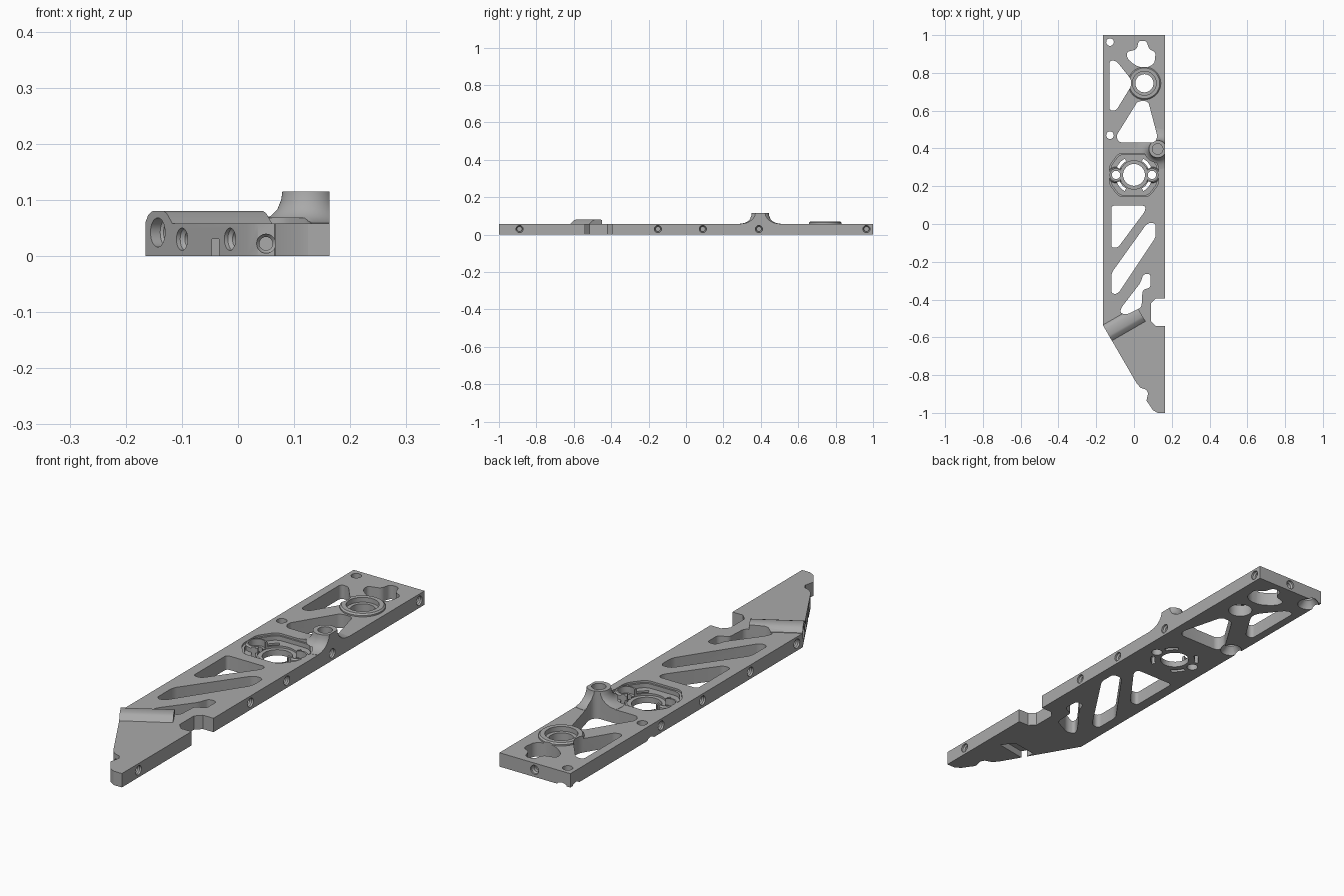
import bpy, bmesh, math
from mathutils import Matrix, Vector

cube = bpy.data.objects.get("Cube")
if cube:
    bpy.data.objects.remove(cube)

T = 0.058     # plate thickness
EDGE = 0.163  # left side of the plate

metal = bpy.data.materials.new("grey metal")
metal.use_nodes = True
metal.diffuse_color = (0.4, 0.4, 0.4, 1)
metal.node_tree.nodes["Principled BSDF"].inputs["Base Color"].default_value = (0.4, 0.4, 0.4, 1)


def finish(bm, name):
    bmesh.ops.recalc_face_normals(bm, faces=bm.faces)
    mesh = bpy.data.meshes.new(name)
    bm.to_mesh(mesh)
    bm.free()
    mesh.materials.append(metal)
    obj = bpy.data.objects.new(name, mesh)
    bpy.context.collection.objects.link(obj)
    return obj


def prism(name, points, z0, z1, radius=0.0, matrix=None):
    """Extruded polygon with optionally rounded corners."""
    bm = bmesh.new()
    bm.faces.new([bm.verts.new((x, y, z0)) for x, y in points])
    if radius:
        bmesh.ops.bevel(bm, geom=bm.verts[:], offset=radius, segments=5,
                        profile=0.5, affect='VERTICES', clamp_overlap=True)
    ext = bmesh.ops.extrude_face_region(bm, geom=bm.faces[:])
    bmesh.ops.translate(bm, vec=(0, 0, z1 - z0),
                        verts=[g for g in ext["geom"] if isinstance(g, bmesh.types.BMVert)])
    if matrix:
        bm.transform(matrix)
    return finish(bm, name)


def lathe(name, profile, place, axis=(0, 0, 1), n=32):
    """Stack of circles (radius, height) along an axis."""
    bm = bmesh.new()
    rings = [[bm.verts.new((r * math.cos(i * math.tau / n), r * math.sin(i * math.tau / n), h))
              for i in range(n)] for r, h in profile]
    for a, b in zip(rings, rings[1:]):
        for i in range(n):
            bm.faces.new((a[i], a[(i + 1) % n], b[(i + 1) % n], b[i]))
    bm.faces.new(rings[0])
    bm.faces.new(rings[-1])
    turn = Vector(axis).to_track_quat('Z', 'Y').to_matrix().to_4x4()
    bm.transform(Matrix.Translation(place) @ turn)
    return finish(bm, name)


def combine(part, operation='DIFFERENCE'):
    """Apply a boolean with a part and drop the part."""
    mod = plate.modifiers.new("cut", 'BOOLEAN')
    mod.operation, mod.solver, mod.object = operation, 'EXACT', part
    bpy.context.view_layer.objects.active = plate
    bpy.ops.object.modifier_apply(modifier=mod.name)
    bpy.data.objects.remove(part)


def bore(x, y, r, z0=-0.1, z1=0.2):
    combine(lathe("bore", [(r, z0), (r, z1)], (x, y, 0)))


# Plate outline with side notch and stepped tip
plate = prism("bracket_plate", [
    (-0.165, 1), (EDGE, 1), (EDGE, -0.395), (0.115, -0.395), (0.09, -0.42), (0.09, -0.515),
    (0.115, -0.54), (EDGE, -0.54), (EDGE, -1), (0.125, -1), (0.10, -0.985), (0.066, -0.935),
    (0.075, -0.895), (0.065, -0.877), (0.035, -0.867), (0.015, -0.845), (-0.165, -0.535)], 0, T)

# Bearing ring, flared post and diagonal ridge
BEARING, POST = (0.055, 0.745), (0.125, 0.397)
combine(lathe("bearing_ring", [(0.087, 0.02), (0.087, 0.064), (0.081, 0.07), (0.06, 0.07)],
              (*BEARING, 0), n=48), 'UNION')
combine(lathe("flared_post", [(0.108, 0.03), (0.108, T + 0.001), (0.085, 0.062), (0.067, 0.071),
                              (0.055, 0.083), (0.048, 0.1), (0.046, 0.115)], (*POST, 0), n=48), 'UNION')
c, s = math.cos(math.pi / 6), 0.5
inward, along = Vector((c, s, 0)), Vector((s, -c, 0))
frame = Matrix(((s, 0, c, -0.165), (-c, 0, s, -0.535), (0, 1, 0, 0), (0, 0, 0, 1)))
combine(prism("ridge", [(0, 0.02), (0, 0.06), (0.01, 0.073), (0.025, 0.08), (0.065, 0.08),
                        (0.076, 0.076), (0.097, 0.057), (0.097, 0.02)], 0, 0.205, matrix=frame), 'UNION')
combine(prism("side_trim", [(EDGE, -1.1), (0.4, -1.1), (0.4, 1.1), (EDGE, 1.1)], -0.1, 0.3))

# Lightening pockets
pockets = [
    ([(-0.04, 0.91), (0.015, 0.925), (0.025, 0.97), (0.065, 0.97), (0.08, 0.925), (0.115, 0.91),
      (0.108, 0.85), (0.075, 0.83), (0.03, 0.83), (0.0, 0.845), (-0.035, 0.875)], 0.014),
    ([(-0.13, 0.865), (-0.095, 0.865), (-0.015, 0.765), (-0.015, 0.73), (-0.095, 0.6), (-0.13, 0.6)], 0.016),
    ([(0.02, 0.65), (0.075, 0.65), (0.125, 0.46), (0.11, 0.432), (-0.08, 0.432), (-0.095, 0.465)], 0.018),
    ([(-0.12, 0.097), (0.06, 0.097), (0.06, 0.07), (-0.085, -0.125), (-0.12, -0.125)], 0.015),
    ([(0.115, 0.005), (0.07, 0.005), (-0.12, -0.26), (-0.12, -0.37), (-0.085, -0.37), (0.115, -0.07)], 0.018),
    ([(0.05, -0.265), (0.088, -0.265), (0.088, -0.335), (0.045, -0.35), (0.04, -0.44),
      (-0.04, -0.48), (-0.075, -0.47), (-0.065, -0.44), (0.035, -0.31)], 0.013)]
for points, radius in pockets:
    combine(prism("pocket", points, -0.1, 0.2, radius))

# Round motor seat: chamfered recess, collars, centre hole and arc slots
MY = 0.26
seat = [(-0.075, 0.107), (0.075, 0.107), (0.122, 0.045), (0.122, -0.045),
        (0.075, -0.107), (-0.075, -0.107), (-0.122, -0.045), (-0.122, 0.045)]
for grow, depth in ((1.0, 0.032), (1.07, 0.05)):
    combine(prism("seat", [(x * grow, MY + y * grow) for x, y in seat], depth, T + 0.01, 0.02))
for side in (-1, 1):
    combine(lathe("collar", [(0.043, 0.01), (0.043, 0.05), (0.038, 0.056)], (side * 0.095, MY, 0)), 'UNION')
    bore(side * 0.095, MY, 0.032, 0.028)
    bore(side * 0.095, MY, 0.022)
bore(0, MY, 0.075, 0.024, T + 0.01)
bore(0, MY, 0.058)
for mid in (42, 138, 222, 318):
    angles = [math.radians(mid + d) for d in range(-18, 19, 6)]
    arc = [(0.099 * math.cos(a), MY + 0.099 * math.sin(a)) for a in angles]
    arc += [(0.083 * math.cos(a), MY + 0.083 * math.sin(a)) for a in reversed(angles)]
    combine(prism("arc_slot", arc, -0.1, 0.2))

# Bearing bore, post socket and countersunk screw holes
bore(*BEARING, 0.063, 0.05)
bore(*BEARING, 0.048)
bore(*POST, 0.028, 0.06)
for y in (0.963, 0.47):
    combine(lathe("screw_hole", [(0.045, -0.01), (0.042, 0.005), (0.02, 0.03), (0.02, 0.1)], (-0.127, y, 0)))


# Threaded holes in the edges
def edge_hole(place, axis, r=0.019, depth=0.05):
    combine(lathe("edge_hole", [(r, -0.02), (r, 0.008), (r * 0.7, 0.014), (r * 0.7, depth)],
                  place, axis, 20))


for y in (-0.89, -0.15, 0.09, 0.39, 0.965):
    edge_hole((EDGE, y, 0.03), (-1, 0, 0), depth=0.035)
for y in (0.40, 0.126, -0.19, -0.497):
    edge_hole((-0.165, y, 0.03), (1, 0, 0), depth=0.035)
edge_hole((0, 1, 0.03), (0, -1, 0), depth=0.028)
edge_hole((0.05, -0.872, 0.022), (0, 1, 0), 0.017, 0.1)
corner = Vector((-0.165, -0.535, 0))
for d in (0.13, 0.3):
    edge_hole(corner + along * d + Vector((0, 0, 0.03)), inward, 0.02)
combine(lathe("ridge_bore", [(0.026, -0.02), (0.026, 0.02), (0.021, 0.024), (0.021, 0.17)],
              corner + along * 0.044 + Vector((0, 0, 0.042)), inward))

# Underside pocket
combine(prism("under_pocket", [(0.10, -0.737), (0.06, -0.688), (-0.05, -0.705), (-0.044, -0.763)],
              -0.05, 0.03))

# Smooth round walls, sharp edges
bpy.ops.object.select_all(action='DESELECT')
plate.select_set(True)
bpy.context.view_layer.objects.active = plate
bpy.ops.object.shade_smooth_by_angle(angle=math.radians(30))
